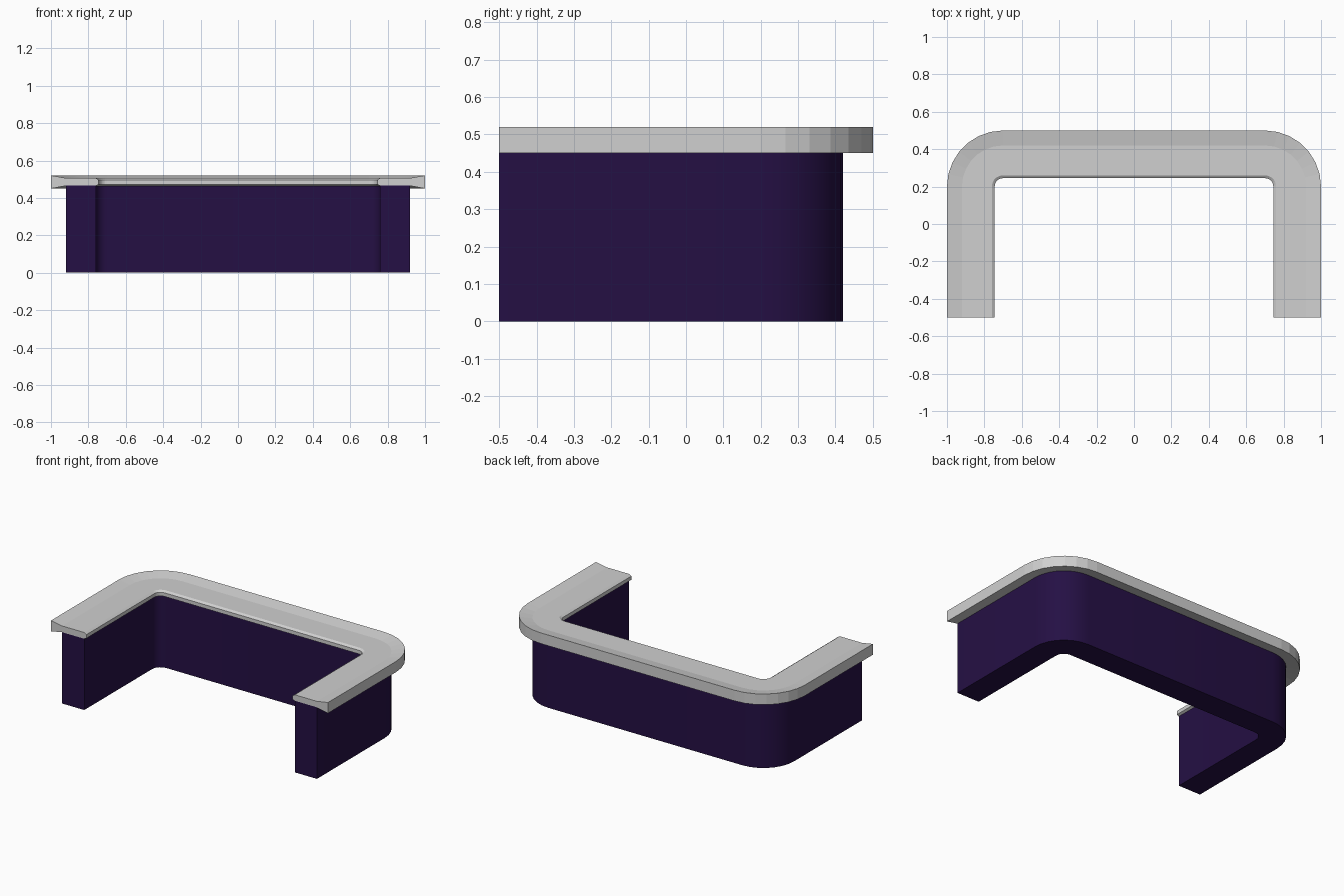
import bpy, bmesh, math

if "Cube" in bpy.data.objects:
    bpy.data.objects.remove(bpy.data.objects["Cube"])

CX, CY, FRONT = 0.70, 0.20, -0.50   # shared corner centre and front end


def material(name, rgb):
    m = bpy.data.materials.new(name)
    m.diffuse_color = (*rgb, 1)
    m.use_nodes = True
    m.node_tree.nodes["Principled BSDF"].inputs["Base Color"].default_value = m.diffuse_color
    return m


def u_path(segments):
    """Stations of the U: (centre x, centre y, outward x, outward y)."""
    pts = [(CX, FRONT, 1, 0)]
    for i in range(segments + 1):
        a = math.pi / 2 * i / segments
        pts.append((CX, CY, math.cos(a), math.sin(a)))
    mirrored = [(-x, y, -dx, dy) for x, y, dx, dy in reversed(pts)]
    return pts + mirrored


def sweep_u(name, profile, segments, mat, smooth):
    """Sweep a closed (offset, height) profile around the U."""
    bm = bmesh.new()
    rings = [[bm.verts.new((x + dx * r, y + dy * r, z)) for r, z in profile]
             for x, y, dx, dy in u_path(segments)]
    n = len(profile)
    for a, b in zip(rings, rings[1:]):
        for i in range(n):
            j = (i + 1) % n
            bm.faces.new((a[i], a[j], b[j], b[i]))
    bm.faces.new(rings[0])
    bm.faces.new(rings[-1][::-1])
    bmesh.ops.recalc_face_normals(bm, faces=bm.faces)
    mesh = bpy.data.meshes.new(name)
    bm.to_mesh(mesh)
    bm.free()
    mesh.materials.append(mat)
    obj = bpy.data.objects.new(name, mesh)
    bpy.context.collection.objects.link(obj)
    if smooth:
        bpy.ops.object.select_all(action='DESELECT')
        obj.select_set(True)
        bpy.context.view_layer.objects.active = obj
        bpy.ops.object.shade_smooth_by_angle(angle=math.radians(30))
    return obj


purple = material("dark_purple", (0.018, 0.005, 0.058))
grey = material("light_grey", (0.63, 0.63, 0.63))

# Counter base: plain upright wall
sweep_u("counter_base", [(0.06, 0), (0.22, 0), (0.22, 0.467), (0.06, 0.467)],
        7, purple, True)

# Counter top: raised outer rim, flat middle, chamfered inner edge
sweep_u("counter_top",
        [(0.30, 0.45), (0.30, 0.52), (0.22, 0.506), (0.06, 0.506),
         (0.045, 0.496), (0.045, 0.472), (0.06, 0.465), (0.22, 0.465)],
        7, grey, False)
